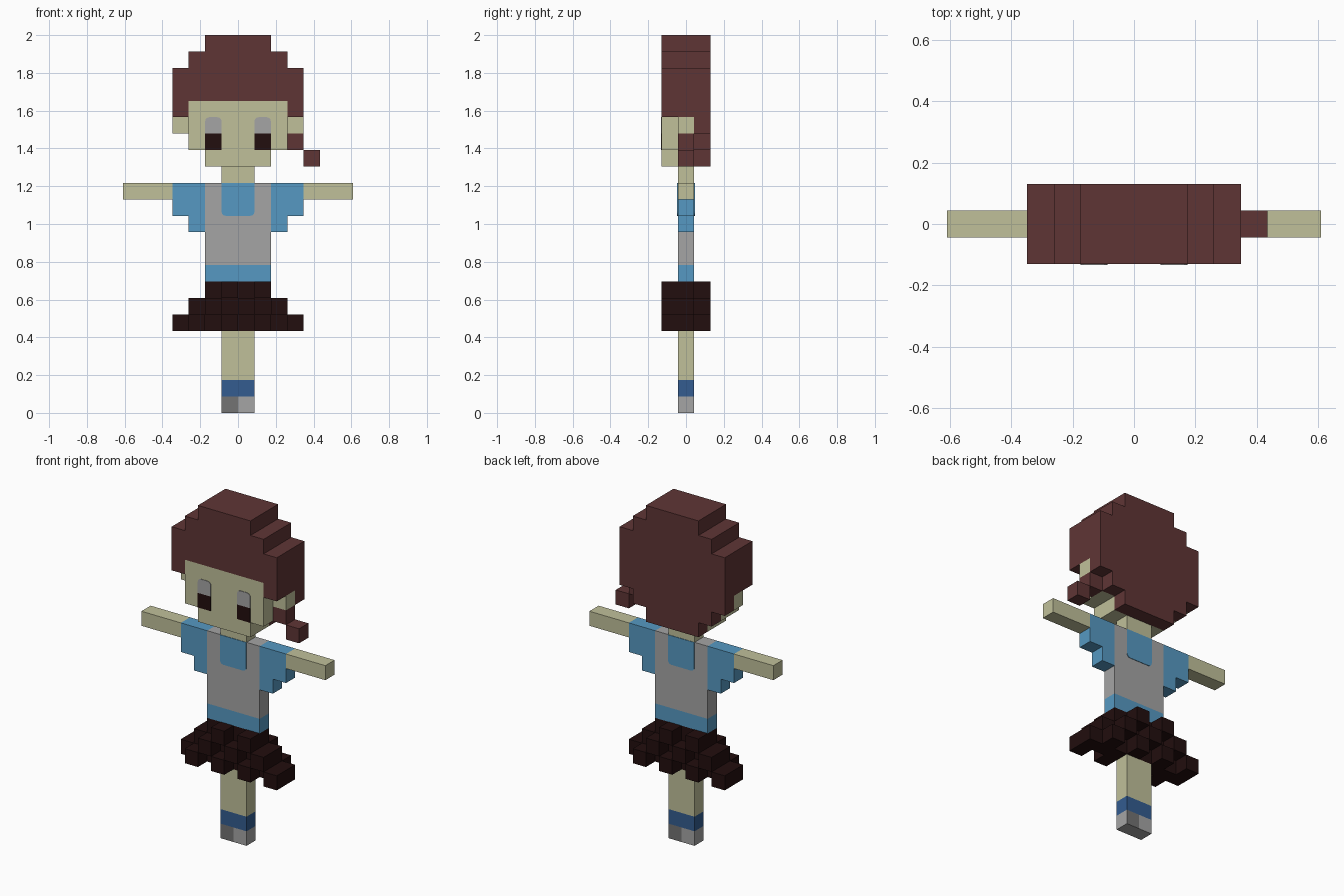
import bpy, bmesh, math

cube = bpy.data.objects.get("Cube")
if cube:
    bpy.data.objects.remove(cube, do_unlink=True)

U = 2 / 23  # size of one block; the figure is 23 blocks tall


def material(name, hexcode):
    srgb = [int(hexcode[i:i + 2], 16) / 255 for i in (0, 2, 4)]
    lin = [c / 12.92 if c <= 0.04045 else ((c + 0.055) / 1.055) ** 2.4 for c in srgb]
    m = bpy.data.materials.new(name)
    m.use_nodes = True
    m.diffuse_color = (*lin, 1)
    bsdf = m.node_tree.nodes["Principled BSDF"]
    bsdf.inputs["Base Color"].default_value = (*lin, 1)
    bsdf.inputs["Roughness"].default_value = 0.9
    return m


HAIR = material("hair brown", "5F3535")
SKIN = material("skin", "C0C09A")
BLUE = material("light blue", "5699C2")
GREY = material("light grey", "A5A5A5")
DARK = material("dark brown", "220E0E")
SOCK = material("sock blue", "335C90")
SHOE = material("shoe grey", "737373")


def finish(bm, name, mats):
    me = bpy.data.meshes.new(name)
    bm.to_mesh(me)
    bm.free()
    for m in mats:
        me.materials.append(m)
    ob = bpy.data.objects.new(name, me)
    bpy.context.collection.objects.link(ob)
    return ob


def blocks(name, mats, boxes, rule=None):
    """Outer skin of a union of block boxes (x0, x1, y0, y1, z0, z1), ends exclusive.
    The y layers are -1 (front), 0 (middle) and 1 (back)."""
    cells = {(x, y, z) for x0, x1, y0, y1, z0, z1 in boxes
             for x in range(x0, x1) for y in range(y0, y1) for z in range(z0, z1)}
    bm = bmesh.new()
    verts = {}

    def vert(p):
        if p not in verts:
            verts[p] = bm.verts.new((p[0] * U, (p[1] - 0.5) * U, p[2] * U))
        return verts[p]

    for c in sorted(cells):
        for axis in range(3):
            a, b = (axis + 1) % 3, (axis + 2) % 3
            for side in (0, 1):
                nb = list(c)
                nb[axis] += 2 * side - 1
                if tuple(nb) in cells:
                    continue
                ring = []
                for da, db in ((0, 0), (1, 0), (1, 1), (0, 1)):
                    p = list(c)
                    p[axis] += side
                    p[a] += da
                    p[b] += db
                    ring.append(vert(tuple(p)))
                f = bm.faces.new(ring if side else ring[::-1])
                f.normal_update()
                if rule:
                    f.material_index = rule(f)
    # merge coplanar squares into large flat faces
    bmesh.ops.dissolve_limit(bm, angle_limit=math.radians(1), verts=bm.verts[:],
                             edges=bm.edges[:], delimit={'MATERIAL'})
    return finish(bm, name, mats)


def plate(name, mat, x0, x1, z0, z1, y, round_top=0, round_bottom=0):
    """Thin painted panel on a front (y < 0) or back face, sizes in blocks."""
    pts = []
    for x, z, r, start in ((x1, z0, round_bottom, -90), (x1, z1, round_top, 0),
                           (x0, z1, round_top, 90), (x0, z0, round_bottom, 180)):
        cx = x + (r if x == x0 else -r)
        cz = z + (r if z == z0 else -r)
        for k in range(4 if r else 1):
            a = math.radians(start + 30 * k)
            pts.append((cx + r * math.cos(a), cz + r * math.sin(a)))
    bm = bmesh.new()
    t = 0.003 if y > 0 else -0.003
    f = bm.faces.new([bm.verts.new((px * U, y * U, pz * U)) for px, pz in pts])
    ext = bmesh.ops.extrude_face_region(bm, geom=[f])
    bmesh.ops.translate(bm, vec=(0, t, 0),
                        verts=[g for g in ext["geom"] if isinstance(g, bmesh.types.BMVert)])
    bmesh.ops.recalc_face_normals(bm, faces=bm.faces[:])
    return finish(bm, name, [mat])


def shoe_rule(f):
    # one toe and the opposite heel are darker
    return int(f.normal.y * f.calc_center_median().x > 0.01)


# Legs and feet
blocks("shoes", [GREY, SHOE], [(-1, 1, 0, 1, 0, 1)], shoe_rule)
blocks("socks", [SOCK], [(-1, 1, 0, 1, 1, 2)])
blocks("legs", [SKIN], [(-1, 1, 0, 1, 2, 5)])

# Skirt: stepped core with ruffles alternating like a checkerboard
skirt = []
for z, half in ((5, 4), (6, 3), (7, 2)):
    skirt.append((-half, half, 0, 1, z, z + 1))
    for x in range(-half, half):
        y = -1 if (x + z) % 2 == 0 else 1
        skirt.append((x, x + 1, y, y + 1, z, z + 1))
blocks("skirt", [DARK], skirt)

# Torso
blocks("belt", [BLUE], [(-2, 2, 0, 1, 8, 9)])
blocks("vest", [GREY], [(-2, 2, 0, 1, 9, 14)])
for y, side in ((-0.5, "front"), (0.5, "back")):
    plate(side + "_collar", BLUE, -1, 1, 12, 14, y, round_bottom=0.25)

# Sleeves and arms
for s, side in ((1, "left"), (-1, "right")):
    def span(a, b):
        return (a, b) if s > 0 else (-b, -a)
    blocks(side + "_sleeve", [BLUE], [(*span(2, 4), 0, 1, 12, 14), (*span(2, 3), 0, 1, 11, 12)])
    blocks(side + "_arm", [SKIN], [(*span(4, 7), 0, 1, 13, 14)])
    # Eyes
    plate(side + "_eye_white", GREY, *span(1, 2), 17, 18, -1.5, round_top=0.25)
    plate(side + "_pupil", DARK, *span(1, 2), 16, 17, -1.5)

# Head: neck, chin, face and ears
blocks("head", [SKIN], [
    (-1, 1, 0, 1, 14, 15),
    (-2, 2, -1, 1, 15, 16),
    (-3, 3, -1, 1, 16, 18),
    (-4, 4, 0, 1, 17, 18),
    (-3, 3, -1, 0, 18, 19)])

# Hair: cap, fringe and the back, narrowing downwards
blocks("hair", [HAIR], [
    (-2, 2, -1, 2, 22, 23),
    (-3, 3, -1, 2, 21, 22),
    (-4, 4, -1, 2, 19, 21),
    (-4, 4, 0, 2, 18, 19),
    (-4, -3, -1, 0, 18, 19),
    (3, 4, -1, 0, 18, 19),
    (-4, 4, 1, 2, 17, 18),
    (-3, 3, 1, 2, 16, 17),
    (-2, 2, 1, 2, 15, 16)])
blocks("side_tail", [HAIR], [(3, 4, 0, 1, 16, 17), (4, 5, 0, 1, 15, 16)])
